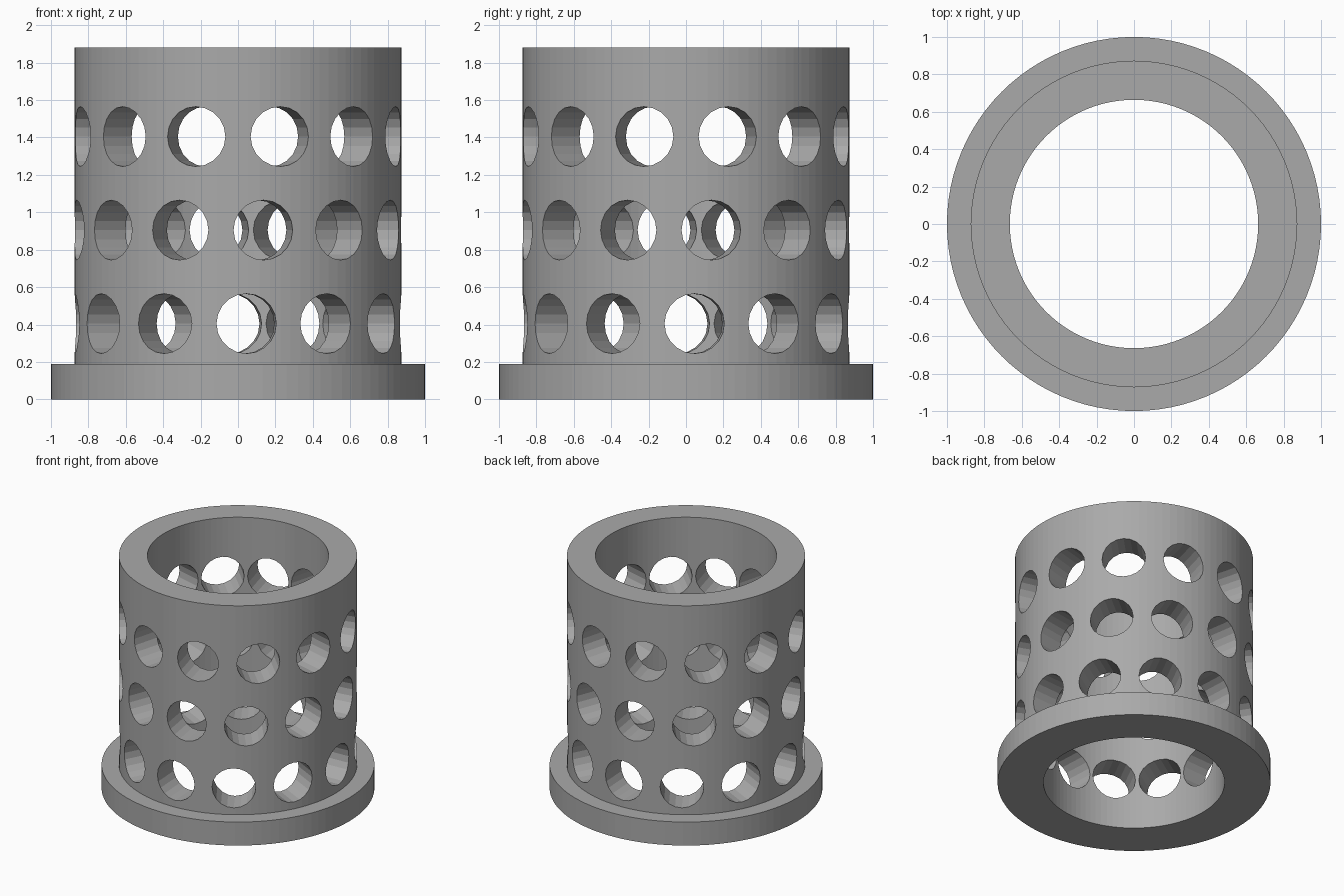
import bpy
import bmesh
from math import radians, sin, cos, pi
from mathutils import Matrix

SEGMENTS = 96
OUTER, INNER, FLANGE = 0.873, 0.664, 1.0
HEIGHT, FLANGE_TOP = 1.88, 0.19
HOLE_RADIUS, HOLES_PER_ROW = 0.16, 12
ROWS = [(0.405, 3), (0.905, 9), (1.405, 15)]  # height, twist in degrees

cube = bpy.data.objects.get("Cube")
if cube:
    bpy.data.objects.remove(cube, do_unlink=True)

grey = bpy.data.materials.new("plain grey")
grey.use_nodes = True
colour = (0.4, 0.4, 0.4, 1)
grey.diffuse_color = colour
grey.node_tree.nodes["Principled BSDF"].inputs["Base Color"].default_value = colour


def make_object(name, bm):
    bmesh.ops.recalc_face_normals(bm, faces=bm.faces)
    mesh = bpy.data.meshes.new(name)
    bm.to_mesh(mesh)
    bm.free()
    mesh.materials.append(grey)
    obj = bpy.data.objects.new(name, mesh)
    bpy.context.collection.objects.link(obj)
    return obj


# Flanged sleeve: closed profile swept round the z axis
profile = [(INNER, 0), (FLANGE, 0), (FLANGE, FLANGE_TOP),
           (OUTER, FLANGE_TOP), (OUTER, HEIGHT), (INNER, HEIGHT)]
bm = bmesh.new()
rings = []
for i in range(SEGMENTS):
    a = 2 * pi * i / SEGMENTS
    rings.append([bm.verts.new((r * cos(a), r * sin(a), z)) for r, z in profile])
for i in range(SEGMENTS):
    here, there = rings[i], rings[(i + 1) % SEGMENTS]
    for j in range(len(profile)):
        k = (j + 1) % len(profile)
        bm.faces.new((here[j], there[j], there[k], here[k]))
sleeve = make_object("flanged_sleeve", bm)

# Radial drills, each row twisted a little further than the one below
bm = bmesh.new()
for z, twist in ROWS:
    for i in range(HOLES_PER_ROW):
        turn = radians(twist + i * 360 / HOLES_PER_ROW)
        place = (Matrix.Translation((0, 0, z)) @ Matrix.Rotation(turn, 4, "Z")
                 @ Matrix.Translation((0, -0.81, 0)) @ Matrix.Rotation(pi / 2, 4, "X"))
        bmesh.ops.create_cone(bm, cap_ends=True, segments=20, radius1=HOLE_RADIUS,
                              radius2=HOLE_RADIUS, depth=0.38, matrix=place)
drills = make_object("hole_cutters", bm)
drills.hide_render = True

# Drill the holes, then bake the result
cut = sleeve.modifiers.new("holes", "BOOLEAN")
cut.operation = "DIFFERENCE"
cut.solver = "EXACT"
cut.object = drills
bpy.context.view_layer.objects.active = sleeve
sleeve.select_set(True)
bpy.ops.object.modifier_apply(modifier=cut.name)
bpy.data.objects.remove(drills, do_unlink=True)
